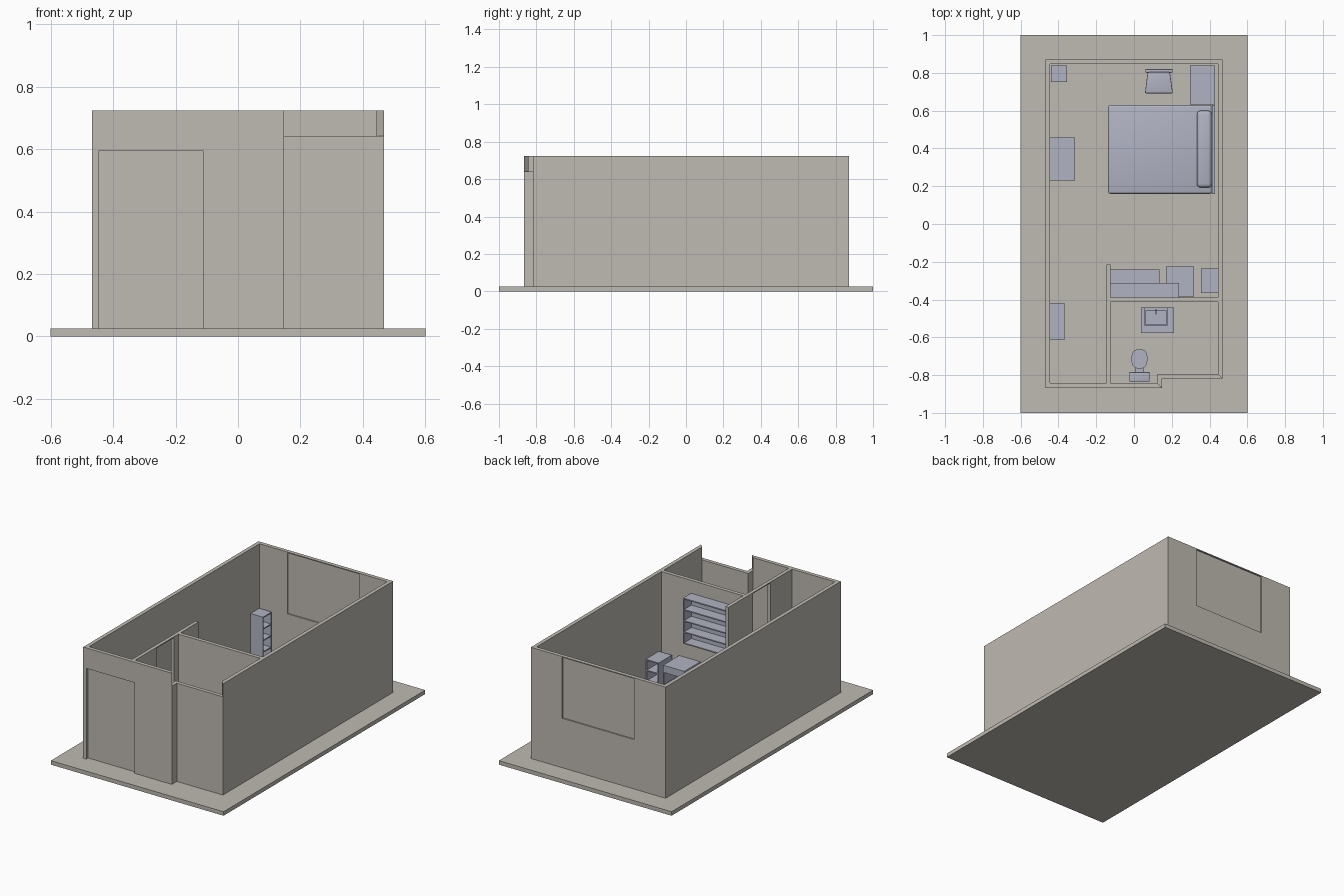
import bpy, bmesh, math

if "Cube" in bpy.data.objects:
    bpy.data.objects.remove(bpy.data.objects["Cube"], do_unlink=True)


def material(name, rgb):
    m = bpy.data.materials.new(name)
    m.use_nodes = True
    m.diffuse_color = (*rgb, 1)
    m.node_tree.nodes["Principled BSDF"].inputs["Base Color"].default_value = (*rgb, 1)
    return m


STONE = material("warm_grey", (0.52, 0.495, 0.445))
BLUE = material("blue_grey", (0.435, 0.45, 0.545))
FLOOR = 0.025
TOP = 0.723


def prism(name, pts, z0, z1, mat=BLUE, bevel=0, segments=3):
    """Extrude a plan outline from z0 to z1, optionally rounding its edges."""
    bm = bmesh.new()
    face = bm.faces.new([bm.verts.new((x, y, z0)) for x, y in pts])
    up = bmesh.ops.extrude_face_region(bm, geom=[face])["geom"]
    bmesh.ops.translate(bm, vec=(0, 0, z1 - z0),
                        verts=[v for v in up if isinstance(v, bmesh.types.BMVert)])
    bmesh.ops.recalc_face_normals(bm, faces=bm.faces)
    if bevel:
        bmesh.ops.bevel(bm, geom=bm.edges[:], offset=bevel, segments=segments,
                        profile=0.5, affect='EDGES')
    me = bpy.data.meshes.new(name)
    bm.to_mesh(me)
    bm.free()
    me.materials.append(mat)
    ob = bpy.data.objects.new(name, me)
    bpy.context.collection.objects.link(ob)
    if bevel:
        smooth(ob)
    return ob


def smooth(ob):
    bpy.ops.object.select_all(action='DESELECT')
    bpy.context.view_layer.objects.active = ob
    ob.select_set(True)
    bpy.ops.object.shade_smooth_by_angle(angle=math.radians(40))


def box(name, x0, x1, y0, y1, z0, z1, mat=BLUE, bevel=0):
    return prism(name, [(x0, y0), (x1, y0), (x1, y1), (x0, y1)], z0, z1, mat, bevel)


def cut(ob, *bounds):
    """Remove a box-shaped opening from an object."""
    cutter = box("cutter", *bounds)
    cutter.hide_render = True
    mod = ob.modifiers.new("opening", 'BOOLEAN')
    mod.operation, mod.solver, mod.object = 'DIFFERENCE', 'EXACT', cutter
    bpy.context.view_layer.objects.active = ob
    bpy.ops.object.modifier_apply(modifier=mod.name)
    bpy.data.objects.remove(cutter, do_unlink=True)


def shelf_unit(name, x0, x1, y0, y1, z0, z1, rows, facing, t=0.007, top=0.007):
    """Open-fronted cabinet with equal compartments, facing +x or +y."""
    ob = box(name, x0, x1, y0, y1, z0, z1)
    step = (z1 - top - z0) / rows
    for i in range(rows):
        a, b = z0 + i * step + t, z0 + (i + 1) * step - (t if i == rows - 1 and top > t else 0)
        if i == rows - 1:
            b = z1 - top
        if facing == "x":
            cut(ob, x0 + t, x1 + 0.05, y0 + t, y1 - t, a, b)
        else:
            cut(ob, x0 + t, x1 - t, y0 + t, y1 + 0.05, a, b)
    return ob


# Ground slab
box("base_slab", -0.6, 0.6, -1, 1, 0, FLOOR, STONE)

# Outer walls, with a lower stepped section at the front
walls = prism("outer_walls", [
    (0.148, -0.867), (-0.468, -0.867), (-0.468, 0.871), (0.468, 0.871), (0.468, -0.818),
    (0.444, -0.794), (0.444, 0.847), (-0.444, 0.847), (-0.444, -0.843), (0.124, -0.843)],
    FLOOR, TOP, STONE)
cut(walls, -0.447, -0.111, -0.9, -0.849, 0.02, 0.594)     # entrance door recess
cut(walls, -0.25, 0.25, 0.863, 0.9, 0.335, 0.717)         # window recess, outside
cut(walls, -0.25, 0.25, 0.82, 0.855, 0.335, 0.717)        # window recess, inside
prism("low_front_wall", [
    (0.148, -0.867), (0.148, -0.818), (0.468, -0.818), (0.444, -0.794),
    (0.124, -0.794), (0.124, -0.843)], FLOOR, 0.642, STONE)

# Partitions, with a doorway into the bathroom
side = box("hall_partition", -0.146, -0.124, -0.843, -0.214, FLOOR, TOP, STONE)
cut(side, -0.2, -0.1, -0.63, -0.457, 0.02, 0.717)
box("bathroom_partition", -0.124, 0.444, -0.414, -0.39, FLOOR, TOP, STONE)

# Bed
box("bed_frame", -0.13, 0.428, 0.165, 0.625, FLOOR, 0.08)
box("mattress", -0.137, 0.414, 0.16, 0.63, 0.08, 0.15, bevel=0.012)
box("headboard", 0.414, 0.428, 0.16, 0.63, FLOOR, 0.2)
box("pillow", 0.333, 0.412, 0.193, 0.6, 0.145, 0.185, bevel=0.019)

# Bedroom storage
box("bedside_cabinet", 0.296, 0.428, 0.632, 0.84, FLOOR, 0.21)
shelf_unit("corner_shelf", -0.44, -0.354, 0.753, 0.839, FLOOR, 0.322, 4, "x")
box("low_dresser", -0.444, -0.313, 0.23, 0.457, FLOOR, 0.21)
box("entrance_cabinet", -0.444, -0.367, -0.615, -0.418, FLOOR, 0.3)

# Chair
prism("chair_seat", [(0.058, 0.692), (0.206, 0.692), (0.19, 0.805), (0.072, 0.805)],
      0.13, 0.148, bevel=0.005)
for i, sx in enumerate((-1, 1)):
    c = 0.132
    box(f"chair_front_leg_{i}", c + sx * 0.06 - 0.006, c + sx * 0.06 + 0.006,
        0.698, 0.71, FLOOR, 0.135)
    box(f"chair_back_post_{i}", c + sx * 0.058 - 0.006, c + sx * 0.058 + 0.006,
        0.8, 0.815, FLOOR, 0.25)
for i, z in enumerate((0.185, 0.225)):
    box(f"chair_back_rail_{i}", 0.06, 0.205, 0.802, 0.82, z, z + 0.028, bevel=0.004)

# Kitchen
box("kitchen_counter", -0.124, 0.136, -0.39, -0.242, FLOOR, 0.21)
shelf_unit("wall_shelf", -0.124, 0.238, -0.39, -0.312, 0.355, 0.642, 4, "y")
shelf_unit("stove_cabinet", 0.17, 0.317, -0.385, -0.226, FLOOR, 0.232, 2, "y", top=0.045)
shelf_unit("small_shelf", 0.354, 0.444, -0.365, -0.235, FLOOR, 0.232, 3, "y")

# Washbasin
stand = box("washbasin_cabinet", 0.037, 0.212, -0.576, -0.442, FLOOR, 0.23)
basin = box("washbasin", 0.053, 0.18, -0.538, -0.442, 0.2, 0.245)
for ob in (stand, basin):
    cut(ob, 0.062, 0.171, -0.529, -0.46, 0.21, 0.3)
box("tap_post", 0.113, 0.119, -0.456, -0.45, 0.24, 0.28)
box("tap_spout", 0.113, 0.119, -0.478, -0.45, 0.276, 0.282)


# Toilet
def oval(cx, cy, rx, ry, n=24, power=0.75):
    sp = lambda v: math.copysign(abs(v) ** power, v)
    return [(cx + rx * sp(math.cos(a)), cy + ry * sp(math.sin(a)))
            for a in (2 * math.pi * i / n for i in range(n))]


for name, rx, ry, z0, z1 in (("toilet_foot", 0.026, 0.036, FLOOR, 0.085),
                             ("toilet_bowl", 0.038, 0.046, 0.085, 0.125),
                             ("toilet_lid", 0.042, 0.051, 0.125, 0.138)):
    smooth(prism(name, oval(0.029, -0.714, rx, ry), z0, z1))
box("toilet_neck", 0.008, 0.05, -0.79, -0.745, 0.06, 0.12)
box("toilet_tank", -0.02, 0.078, -0.831, -0.787, 0.1, 0.21, bevel=0.004)
box("toilet_tank_lid", -0.024, 0.082, -0.834, -0.784, 0.21, 0.222, bevel=0.003)
